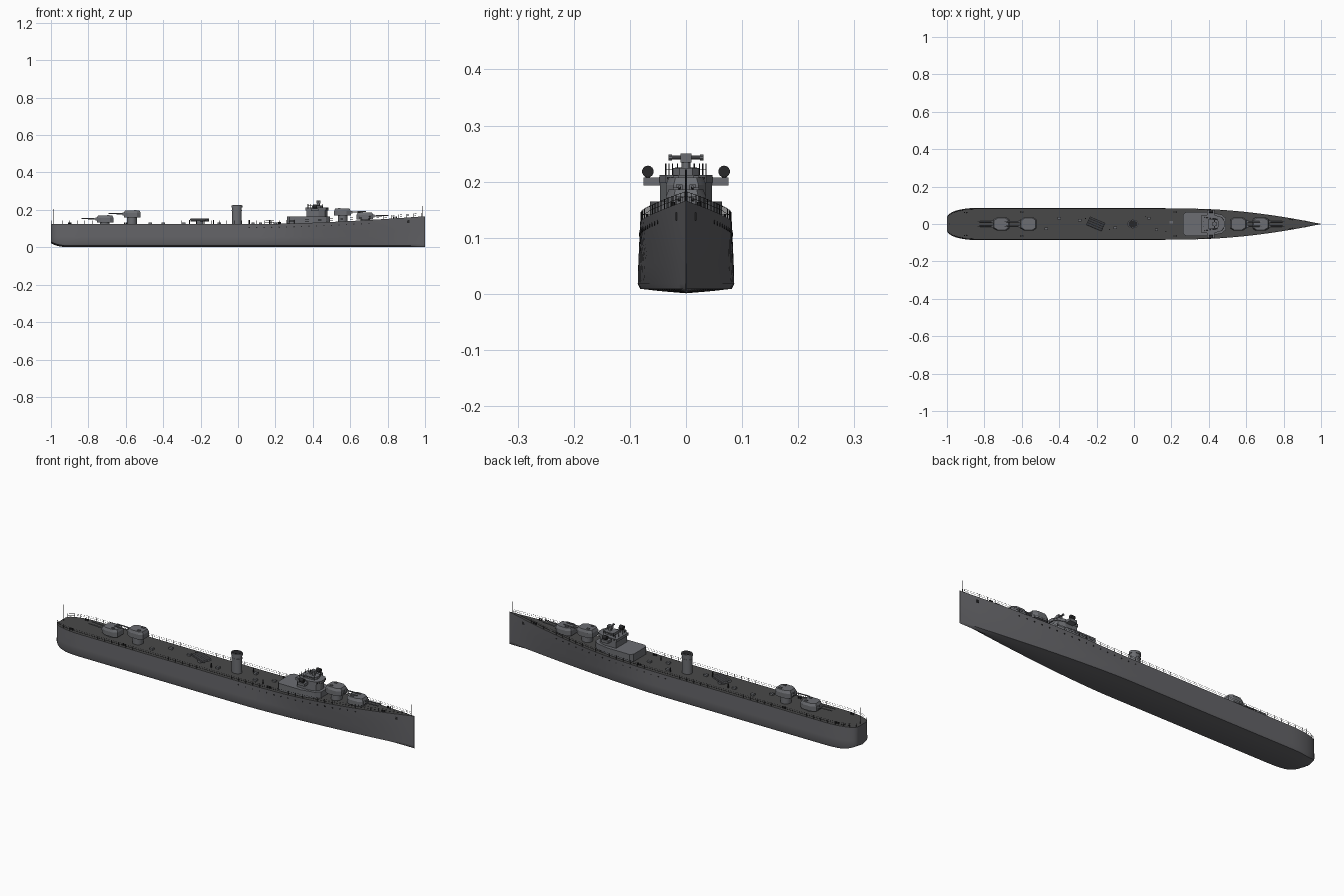
import bpy, bmesh, math
from mathutils import Vector, Matrix

if "Cube" in bpy.data.objects:
    bpy.data.objects.remove(bpy.data.objects["Cube"])


def material(name, r, g, b):
    m = bpy.data.materials.new(name)
    m.use_nodes = True
    m.diffuse_color = (r, g, b, 1)
    m.node_tree.nodes["Principled BSDF"].inputs["Base Color"].default_value = (r, g, b, 1)
    return m


HULL = material("hull grey", 0.125, 0.125, 0.135)
DECK = material("deck grey", 0.066, 0.066, 0.066)
UPPER = material("light grey", 0.15, 0.155, 0.168)
DARK = material("dark fittings", 0.02, 0.02, 0.022)


def finish(name, bm, mats, smooth=None):
    bmesh.ops.recalc_face_normals(bm, faces=bm.faces[:])
    mesh = bpy.data.meshes.new(name)
    bm.to_mesh(mesh)
    bm.free()
    for m in mats:
        mesh.materials.append(m)
    ob = bpy.data.objects.new(name, mesh)
    bpy.context.collection.objects.link(ob)
    if smooth:
        bpy.ops.object.select_all(action='DESELECT')
        ob.select_set(True)
        bpy.context.view_layer.objects.active = ob
        bpy.ops.object.shade_smooth_by_angle(angle=math.radians(smooth))
    return ob


def box(bm, centre, size, turn=0):
    mat = Matrix.Translation(centre) @ Matrix.Rotation(turn, 4, 'Z') @ Matrix.Diagonal((*size, 1))
    bmesh.ops.create_cube(bm, size=1, matrix=mat)


def rod(bm, a, b, r, sides=4, r2=None):
    a, b = Vector(a), Vector(b)
    d = b - a
    mat = Matrix.Translation((a + b) / 2) @ d.to_track_quat('Z', 'Y').to_matrix().to_4x4()
    bmesh.ops.create_cone(bm, cap_ends=True, segments=sides, radius1=r,
                          radius2=r if r2 is None else r2, depth=d.length, matrix=mat)


def prism(bm, outline, z0, z1, top=1.0, origin=(0, 0)):
    """Extrude half an outline, mirrored in y, tapering towards the top."""
    ring = outline + [(x, -y) for x, y in reversed(outline)]
    cx = sum(p[0] for p in ring) / len(ring)
    low = [bm.verts.new((origin[0] + x, origin[1] + y, z0)) for x, y in ring]
    high = [bm.verts.new((origin[0] + cx + (x - cx) * top, origin[1] + y * top, z1)) for x, y in ring]
    bm.faces.new(low[::-1])
    bm.faces.new(high)
    for i in range(len(ring)):
        j = (i + 1) % len(ring)
        bm.faces.new((low[i], low[j], high[j], high[i]))


# Hull lines: deck height, deck half width and bottom half width
def sheer(x):
    return 0.124 + 0.042 * max(0, (x - 0.1) / 0.9) ** 1.6


def stern(x):
    s = min(1, max(0, (-0.84 - x) / 0.16))
    return 0.4 + 0.6 * math.sqrt(1 - s * s)


def deck_width(x):
    t = max(0, (x - 0.3) / 0.7)
    return max(0.001, 0.082 * (1 - t ** 1.8) * stern(x))


def low_width(x):
    t = max(0, (x - 0.1) / 0.9)
    return max(0.001, 0.086 * (1 - t ** 1.5) * stern(x))


# Hull with dark deck
bm = bmesh.new()
stations = [-1 + 0.16 * (1 - math.cos(i * math.pi / 16)) for i in range(9)]
stations += [-0.84 + 1.84 * i / 40 for i in range(1, 41)]
rows = []
for x in stations:
    wd, wb, zd = deck_width(x), low_width(x), sheer(x)
    lift = 0.02 * max(0, (-0.92 - x) / 0.08) ** 2
    half = [(wb * 0.55, 0.005 + lift), (wb * 0.95, 0.009 + lift), (wb, 0.018 + lift),
            (wb + (wd - wb) * 0.25, 0.055), (wb + (wd - wb) * 0.65, 0.09), (wd, zd)]
    ring = [(0, 0.001 + lift)] + half + [(0, zd)] + [(-y, z) for y, z in reversed(half)]
    rows.append([bm.verts.new((x, y, z)) for y, z in ring])
n = len(rows[0])
for a, b in zip(rows, rows[1:]):
    for i in range(n):
        j = (i + 1) % n
        f = bm.faces.new((a[i], a[j], b[j], b[i]))
        f.material_index = 1 if i in (6, 7) else 0
bm.faces.new(rows[0])
bm.faces.new(rows[-1])
finish("hull", bm, [HULL, DECK], 35)

# Portholes, hawse openings and anchors on the hull sides
bm = bmesh.new()
for s in (-1, 1):
    for i in range(17):
        x = 0.06 + i * 0.04
        z = sheer(x) - 0.018
        y = s * (deck_width(x) * 0.9 + low_width(x) * 0.1 + 0.001)
        rod(bm, (x, y - s * 0.004, z), (x, y, z), 0.0035, 8)
    y = deck_width(0.91) * 0.8
    box(bm, (0.91, s * y, 0.138), (0.014, 0.008, 0.014))
finish("portholes", bm, [DARK])

# Guard rails around the deck edge
bm = bmesh.new()
path = [-0.995, -0.97, -0.94] + [-0.9 + 0.04 * i for i in range(48)]
for s in (-1, 1):
    pts = [Vector((x, s * max(0, deck_width(x) - 0.002), sheer(x))) for x in path]
    for p in pts:
        rod(bm, p, p + Vector((0, 0, 0.018)), 0.0008)
    for h in (0.009, 0.017):
        for p, q in zip(pts, pts[1:]):
            rod(bm, p + Vector((0, 0, h)), q + Vector((0, 0, h)), 0.0005, 3)
finish("guard_rails", bm, [DARK])

# Bow and stern staffs
bm = bmesh.new()
rod(bm, (-0.988, 0, 0.12), (-0.988, 0, 0.205), 0.0015, 6)
rod(bm, (0.985, 0, 0.16), (0.985, 0, 0.222), 0.0015, 6)
finish("flagstaffs", bm, [DARK])


# Gun turrets: tapered shield, pedestal and twin barrels
def turret(name, x, z, direction):
    bm = bmesh.new()
    plan = [(-0.046, 0.024), (-0.028, 0.036), (0.02, 0.036), (0.043, 0.022)]
    prism(bm, plan, z, z + 0.024, 1.0)
    prism(bm, plan, z + 0.024, z + 0.037, 0.86)
    rod(bm, (0, 0, sheer(x) - 0.003), (0, 0, z), 0.026, 20)
    for s in (-1, 1):
        rod(bm, (0.03, s * 0.012, z + 0.018), (0.125, s * 0.012, z + 0.021), 0.0038, 8, 0.0025)
        box(bm, (0.044, s * 0.012, z + 0.018), (0.014, 0.011, 0.014))
        box(bm, (-0.018, s * 0.018, z + 0.038), (0.014, 0.01, 0.005))
    turn = Matrix.Translation((x, 0, 0)) @ Matrix.Rotation(0 if direction > 0 else math.pi, 4, 'Z')
    bmesh.ops.transform(bm, matrix=turn, verts=bm.verts[:])
    finish(name, bm, [UPPER], 30)


turret("fore_turret_low", 0.68, 0.149, 1)
turret("fore_turret_high", 0.56, 0.17, 1)
turret("aft_turret_high", -0.567, 0.16, -1)
turret("aft_turret_low", -0.712, 0.133, -1)

# Deckhouse and bridge tiers
bm = bmesh.new()
prism(bm, [(0.262, 0.05), (0.275, 0.064), (0.4, 0.064), (0.47, 0.05), (0.492, 0.03)], 0.12, 0.165)
finish("deckhouse", bm, [UPPER])
bm = bmesh.new()
prism(bm, [(0.365, 0.045), (0.43, 0.046), (0.465, 0.034), (0.478, 0.015)], 0.165, 0.198)
prism(bm, [(0.36, 0.047), (0.435, 0.047), (0.47, 0.036), (0.483, 0.016)], 0.198, 0.212)
prism(bm, [(0.395, 0.025), (0.44, 0.025), (0.455, 0.012)], 0.212, 0.224)
for s in (-1, 1):
    box(bm, (0.41, s * 0.06, 0.2), (0.04, 0.032, 0.014))
finish("bridge", bm, [UPPER])

# Bridge window band as thin plates
bm = bmesh.new()
for s in (-1, 1):
    for i in range(4):
        box(bm, (0.375 + i * 0.016, s * 0.047, 0.206), (0.01, 0.002, 0.005))
    for t in (0.3, 0.7):
        box(bm, (0.47 + 0.013 * t, s * (0.036 - 0.02 * t), 0.206), (0.002, 0.008, 0.005))
finish("bridge_windows", bm, [DARK])

# Rangefinder and searchlights
bm = bmesh.new()
rod(bm, (0.43, 0, 0.22), (0.43, 0, 0.236), 0.008, 12)
box(bm, (0.43, 0, 0.242), (0.022, 0.02, 0.016))
rod(bm, (0.43, -0.03, 0.243), (0.43, 0.03, 0.243), 0.0035, 10)
for s in (-1, 1):
    rod(bm, (0.43, s * 0.025, 0.243), (0.43, s * 0.031, 0.243), 0.005, 10)
finish("rangefinder", bm, [UPPER], 30)
bm = bmesh.new()
for s in (-1, 1):
    rod(bm, (0.41, s * 0.068, 0.205), (0.41, s * 0.068, 0.212), 0.004, 8)
    rod(bm, (0.4, s * 0.068, 0.218), (0.422, s * 0.068, 0.218), 0.0105, 14)
    for x, y in ((0.375, 0.036), (0.39, 0.03), (0.45, 0.024), (0.37, 0.015)):
        rod(bm, (x, s * y, 0.21), (x, s * y, 0.232), 0.0012, 5)
    rod(bm, (0.375, s * 0.036, 0.222), (0.45, s * 0.024, 0.222), 0.0008)
finish("searchlights_and_posts", bm, [DARK], 30)

# Oval funnel with cap band and dark mouth
for name, x_r, z0, z1, mat in (("funnel", 0.026, 0.12, 0.223, UPPER),
                               ("funnel_cap", 0.029, 0.212, 0.224, UPPER),
                               ("funnel_band", 0.0275, 0.195, 0.199, UPPER),
                               ("funnel_mouth", 0.024, 0.222, 0.2255, DARK)):
    bm = bmesh.new()
    rod(bm, (0, 0, z0), (0, 0, z1), x_r, 24)
    bmesh.ops.transform(bm, matrix=Matrix.Translation((-0.006, 0, 0)) @ Matrix.Diagonal((1, 0.8, 1, 1)),
                        verts=bm.verts[:])
    finish(name, bm, [mat], 30)

# Torpedo tube mount, trained off the centre line
bm = bmesh.new()
rod(bm, (0, 0, 0.122), (0, 0, 0.14), 0.02, 16)
box(bm, (0, 0, 0.141), (0.085, 0.05, 0.006))
for i in range(4):
    y = -0.018 + i * 0.012
    rod(bm, (-0.045, y, 0.148), (0.045, y, 0.148), 0.0055, 10)
bmesh.ops.transform(bm, matrix=Matrix.Translation((-0.205, 0, 0)) @ Matrix.Rotation(-0.4, 4, 'Z'),
                    verts=bm.verts[:])
finish("torpedo_mount", bm, [UPPER], 30)

# Hatches, vents and bollards on the deck
bm = bmesh.new()
for x, y in ((-0.47, -0.025), (-0.4, 0.03), (-0.29, 0.02), (-0.1, -0.02), (0.08, 0.03), (0.12, -0.03), (0.2, 0.01)):
    box(bm, (x, y, 0.128), (0.018, 0.014, 0.01))
finish("deck_hatches", bm, [UPPER])
bm = bmesh.new()
for s in (-1, 1):
    for x in (-0.9, -0.6, 0.22, 0.84):
        for dx in (-0.006, 0.006):
            y = s * deck_width(x) * 0.78
            rod(bm, (x + dx, y, sheer(x) - 0.002), (x + dx, y, sheer(x) + 0.009), 0.004, 8)
for x, y in ((-0.26, 0.03), (-0.13, -0.03), (0.06, 0.04), (0.17, -0.04)):
    rod(bm, (x, y, 0.122), (x, y, 0.146), 0.003, 8)
finish("bollards_and_vents", bm, [DARK], 30)
